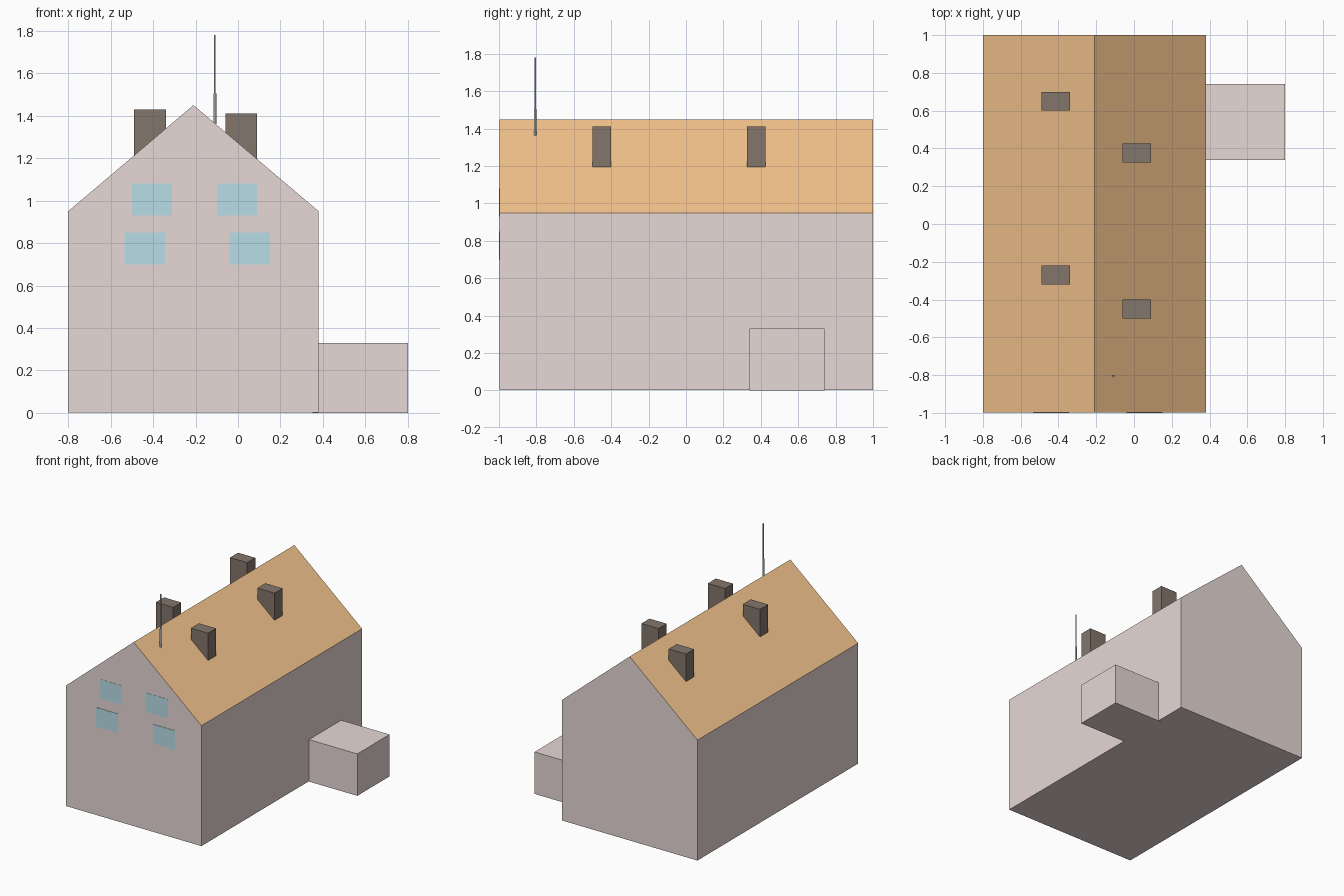
import bpy, bmesh

if "Cube" in bpy.data.objects:
    bpy.data.objects.remove(bpy.data.objects["Cube"])


def material(name, rgb):
    m = bpy.data.materials.new(name)
    m.diffuse_color = (*rgb, 1)
    m.use_nodes = True
    m.node_tree.nodes["Principled BSDF"].inputs["Base Color"].default_value = m.diffuse_color
    return m


WALL = material("wall_pink", (0.80, 0.69, 0.67))
ROOF = material("roof_orange", (0.92, 0.56, 0.27))
GLASS = material("window_blue", (0.48, 0.73, 0.80))
BRICK = material("chimney_brown", (0.23, 0.18, 0.15))


def add_object(name, bm, *mats):
    bmesh.ops.recalc_face_normals(bm, faces=bm.faces)
    me = bpy.data.meshes.new(name)
    bm.to_mesh(me)
    bm.free()
    for m in mats:
        me.materials.append(m)
    ob = bpy.data.objects.new(name, me)
    bpy.context.collection.objects.link(ob)
    return ob


def box(name, x, y, z, mat):
    bm = bmesh.new()
    bmesh.ops.create_cube(bm, size=1)
    for v in bm.verts:
        for i, (lo, hi) in enumerate((x, y, z)):
            v.co[i] = hi if v.co[i] > 0 else lo
    return add_object(name, bm, mat)


# House: gable profile extruded from front to back, slopes coloured as roof
FRONT = -0.997
profile = [(-0.80, 0.003), (0.38, 0.003), (0.38, 0.95), (-0.21, 1.45), (-0.80, 0.95)]
bm = bmesh.new()
gable = bm.faces.new([bm.verts.new((x, FRONT, z)) for x, z in profile])
ext = bmesh.ops.extrude_face_region(bm, geom=[gable], use_keep_orig=True)
for g in ext["geom"]:
    if isinstance(g, bmesh.types.BMVert):
        g.co.y = 1.0
bmesh.ops.recalc_face_normals(bm, faces=bm.faces)
for f in bm.faces:
    f.normal_update()
    if 0.3 < f.normal.z < 0.95:
        f.material_index = 1
add_object("house_walls_and_roof", bm, WALL, ROOF)

# Side annex, tucked slightly into the house wall
box("side_annex", (0.35, 0.80), (0.34, 0.74), (0, 0.33), WALL)

# Front windows: lower pair stands slightly prouder than the upper pair
for i, (x, z, y) in enumerate([(-0.50, 0.93, -0.9985), (-0.10, 0.93, -0.9985),
                               (-0.535, 0.70, -1.0), (-0.04, 0.70, -1.0)]):
    box(f"window_{i + 1}", (x, x + 0.19), (y, -0.98), (z, z + 0.15), GLASS)

# Chimneys, two on each slope, sunk into the roof
for i, (x, y, top) in enumerate([(-0.49, -0.32, 1.43), (-0.49, 0.60, 1.43),
                                 (-0.06, -0.50, 1.41), (-0.06, 0.325, 1.41)]):
    box(f"chimney_{i + 1}", (x, x + 0.15), (y, y + 0.10), (1.18, top), BRICK)

# Antenna: thicker base tube and thin rod
for name, r, z0, z1 in [("antenna_base", 0.007, 1.362, 1.505),
                        ("antenna_rod", 0.004, 1.49, 1.78)]:
    bpy.ops.mesh.primitive_cylinder_add(vertices=12, radius=r, depth=z1 - z0,
                                        location=(-0.109, -0.805, (z0 + z1) / 2))
    ob = bpy.context.object
    ob.name = name
    bpy.ops.object.shade_smooth_by_angle()
